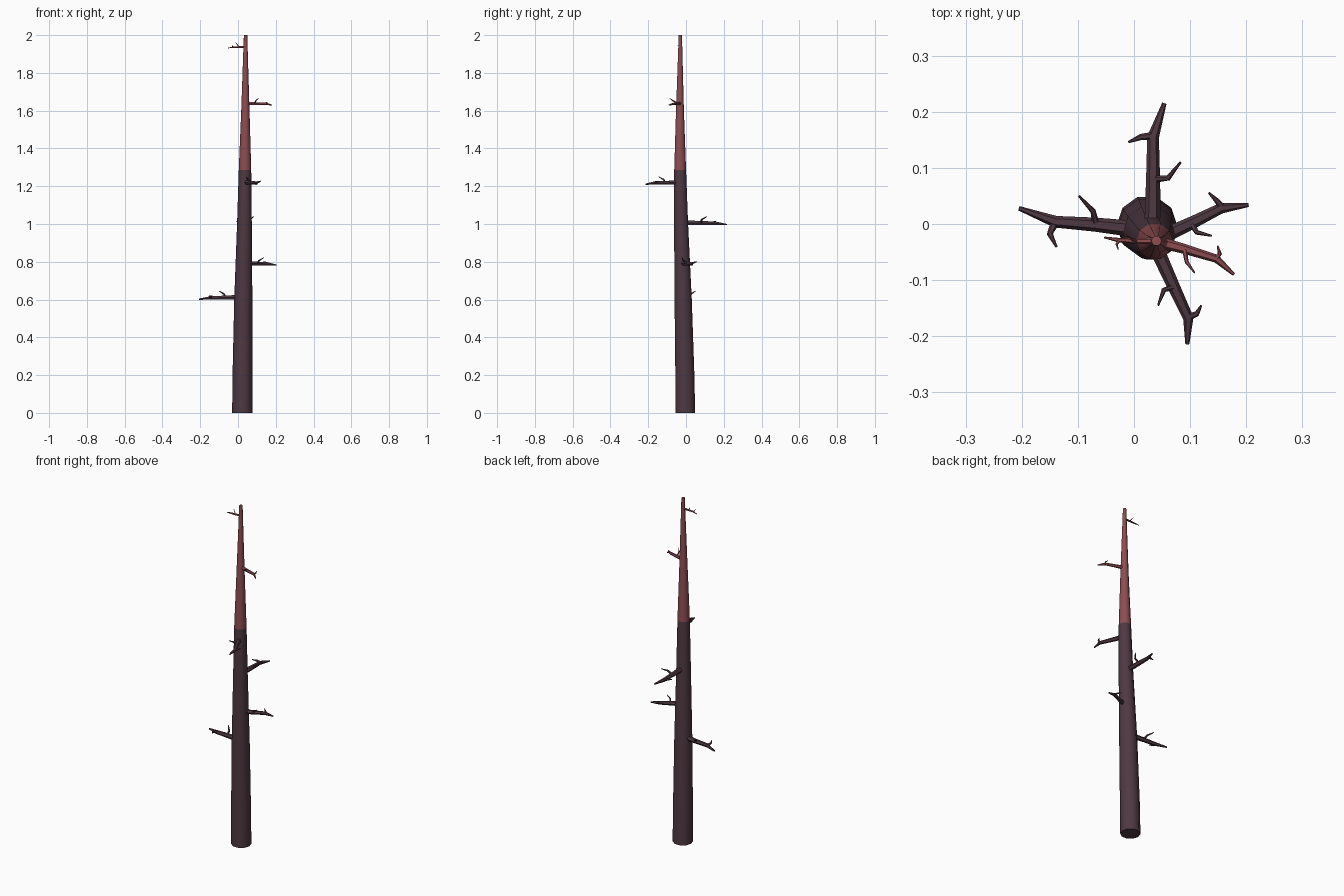
import bpy, bmesh, math
from mathutils import Vector


def material(name, rgb):
    m = bpy.data.materials.new(name)
    m.diffuse_color = (*rgb, 1)
    return m


DARK = material("dark purple bark", (0.078, 0.040, 0.054))
RED = material("red tip bark", (0.27, 0.075, 0.085))
SPLIT = 1.285  # height where the bark changes colour


def add_tube(bm, pts, radii, sides):
    """Tapered tube through pts, capped at both ends."""
    pts = [Vector(p) for p in pts]
    rings = []
    for i, (p, r) in enumerate(zip(pts, radii)):
        d = (pts[min(i + 1, len(pts) - 1)] - pts[max(i - 1, 0)]).normalized()
        if abs(d.z) > 0.9:
            u, v = Vector((1, 0, 0)), Vector((0, 1, 0))
        else:
            u = Vector((0, 0, 1)).cross(d).normalized()
            v = d.cross(u)
        angles = [2 * math.pi * k / sides for k in range(sides)]
        rings.append([bm.verts.new(p + r * (math.cos(a) * u + math.sin(a) * v)) for a in angles])
    for a, b in zip(rings, rings[1:]):
        for k in range(sides):
            n = (k + 1) % sides
            bm.faces.new((a[k], a[n], b[n], b[k]))
    bm.faces.new(rings[0][::-1])
    bm.faces.new(rings[-1])


def finish(bm, name):
    bmesh.ops.recalc_face_normals(bm, faces=bm.faces)
    me = bpy.data.meshes.new(name)
    me.materials.append(DARK)
    me.materials.append(RED)
    for f in bm.faces:
        f.material_index = int(f.calc_center_median().z > SPLIT)
    bm.to_mesh(me)
    bm.free()
    ob = bpy.data.objects.new(name, me)
    bpy.context.collection.objects.link(ob)
    bpy.ops.object.select_all(action='DESELECT')
    ob.select_set(True)
    bpy.context.view_layer.objects.active = ob
    bpy.ops.object.shade_smooth_by_angle(angle=math.radians(40))


# Trunk: slightly leaning tapered pole
bm = bmesh.new()
add_tube(bm, [(0.023, -0.003, 0), (0.024, -0.006, 0.2), (0.028, -0.015, 0.6), (0.034, -0.026, 1.0),
              (0.037, -0.031, SPLIT), (0.039, -0.032, 1.6), (0.040, -0.030, 2.0)],
         [0.054, 0.053, 0.048, 0.039, 0.033, 0.022, 0.009], 10)
finish(bm, "trunk")

# Branches: height, thickness, main path, fork near the tip, side twig (x, y points)
BRANCHES = [
    (0.61, 1.0, [(0.01, -0.01), (-0.07, -0.001), (-0.14, 0.004), (-0.205, 0.028)],
     [(-0.142, 0.0), (-0.150, -0.018), (-0.138, -0.041)], [(-0.068, 0.0), (-0.073, 0.023), (-0.098, 0.050)]),
    (0.79, 0.9, [(0.045, -0.025), (0.105, 0.003), (0.155, 0.028), (0.204, 0.034)],
     [(0.158, 0.028), (0.149, 0.040), (0.133, 0.056)], [(0.103, 0.0), (0.112, -0.015), (0.138, -0.021)]),
    (1.005, 1.0, [(0.033, -0.015), (0.034, 0.080), (0.034, 0.155), (0.054, 0.215)],
     [(0.036, 0.157), (0.012, 0.155), (-0.010, 0.146)], [(0.036, 0.080), (0.061, 0.082), (0.083, 0.110)]),
    (1.218, 0.9, [(0.036, -0.035), (0.070, -0.110), (0.097, -0.168), (0.095, -0.214)],
     [(0.096, -0.166), (0.112, -0.160), (0.120, -0.145)], [(0.070, -0.112), (0.053, -0.118), (0.043, -0.145)]),
    (1.637, 0.7, [(0.040, -0.031), (0.092, -0.045), (0.147, -0.062), (0.178, -0.090)],
     [(0.145, -0.062), (0.153, -0.053), (0.149, -0.039)], [(0.090, -0.046), (0.094, -0.068), (0.108, -0.087)]),
    (1.937, 0.4, [(0.039, -0.030), (0.005, -0.030), (-0.026, -0.029), (-0.053, -0.024)],
     [(-0.026, -0.029), (-0.031, -0.036), (-0.028, -0.046)], [(0.004, -0.030), (-0.004, -0.027), (-0.013, -0.020)]),
]
for i, (z, t, main, fork, twig) in enumerate(BRANCHES):
    bm = bmesh.new()
    for path, heights, radii in (
            (main, (0.002, 0, -0.001, -0.008), (0.015, 0.0125, 0.0105, 0.004)),
            (fork, (0, 0.006, 0.010), (0.0075, 0.0055, 0.002)),
            (twig, (0.004, 0.018, 0.034), (0.0065, 0.005, 0.002))):
        add_tube(bm, [(x, y, z + h * (0.5 + t / 2)) for (x, y), h in zip(path, heights)],
                 [r * t for r in radii], 6)
    finish(bm, f"branch_{i + 1}")
